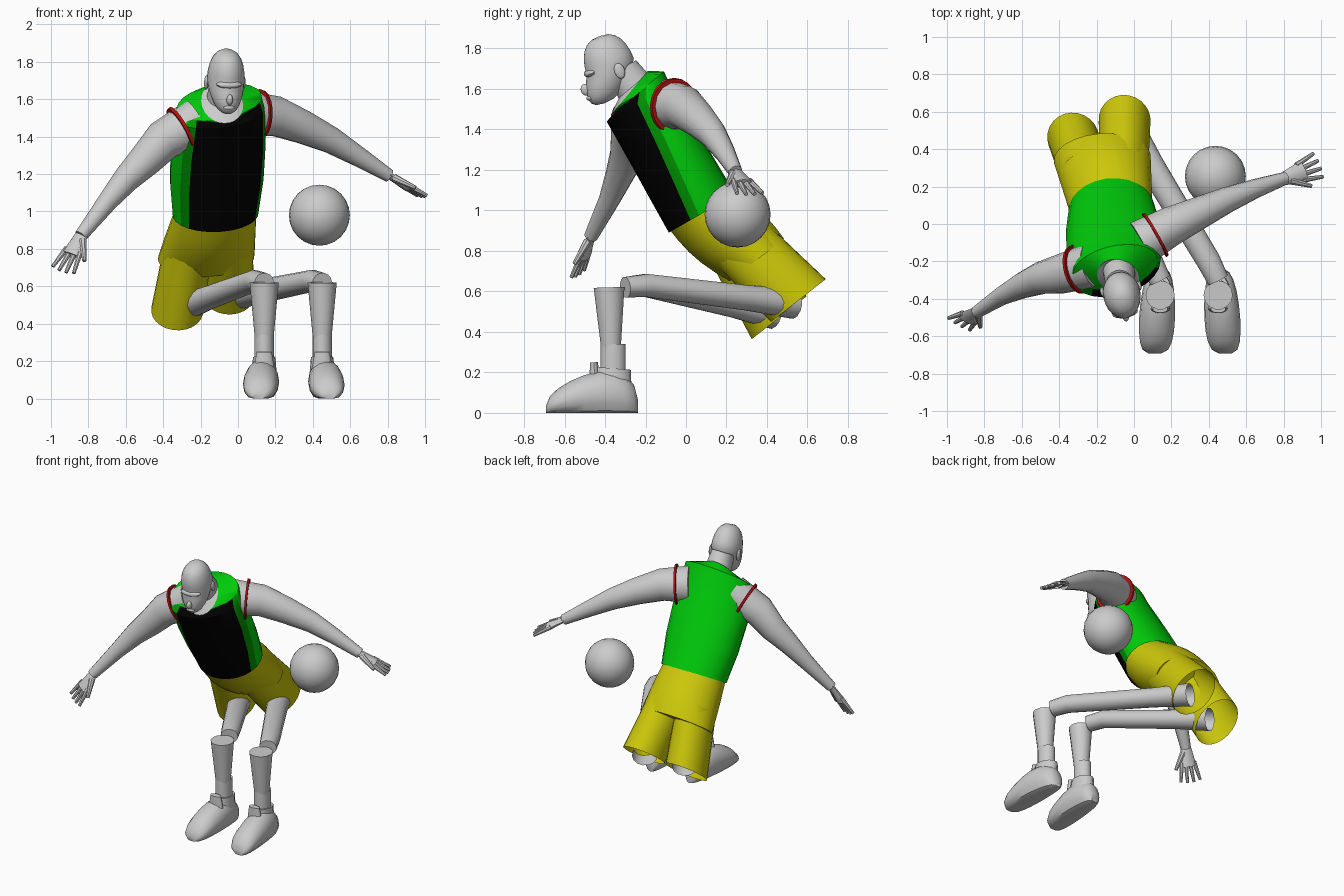
import bpy, bmesh
from math import sin, cos, pi, radians
from mathutils import Matrix, Vector

if "Cube" in bpy.data.objects:
    bpy.data.objects.remove(bpy.data.objects["Cube"])


def material(name, red, green, blue):
    made = bpy.data.materials.new(name)
    made.use_nodes = True
    colour = (red, green, blue, 1)
    made.diffuse_color = colour
    made.node_tree.nodes["Principled BSDF"].inputs["Base Color"].default_value = colour
    return made


grey = material("grey", .6, .6, .6)
green = material("green", 0, .6, .003)
dark_green = material("dark green", 0, .3, 0)
black = material("black", 0, 0, 0)
red = material("red", .45, .005, .005)
yellow = material("yellow", .6, .57, .003)
parts = []


def finish(bm, name, materials, matrix=Matrix()):
    bmesh.ops.recalc_face_normals(bm, faces=bm.faces[:])
    mesh = bpy.data.meshes.new(name)
    bm.to_mesh(mesh)
    bm.free()
    for used in materials:
        mesh.materials.append(used)
    part = bpy.data.objects.new(name, mesh)
    bpy.context.collection.objects.link(part)
    part.matrix_world = matrix
    parts.append(part)
    return part


def ring(centre, width, depth, yaw, pitch):
    """A body cross-section: its centre and its two half axes."""
    lean = Matrix.Rotation(radians(pitch), 3, "X") @ Matrix.Rotation(radians(yaw), 3, "Z")
    return Vector(centre), lean @ Vector((width, 0, 0)), lean @ Vector((0, depth, 0))


def loft(name, rings, materials, sides=24, first_cap=False, last_cap=False, rule=None):
    """Join the rings with quads; the rule picks a material by row and angle from the front."""
    bm = bmesh.new()
    loops = []
    for centre, across, along in rings:
        loop = []
        for i in range(sides):
            angle = 2 * pi * i / sides
            point = centre + across * cos(angle) + along * sin(angle)
            point.z = max(point.z, 0)
            loop.append(bm.verts.new(point))
        loops.append(loop)
    for row, (low, high) in enumerate(zip(loops, loops[1:])):
        for i in range(sides):
            j = (i + 1) % sides
            face = bm.faces.new((low[i], low[j], high[j], high[i]))
            if rule:
                face.material_index = rule(row, ((i + .5) / sides - .75) * 360)
    if first_cap:
        bm.faces.new(loops[0])
    if last_cap:
        bm.faces.new(loops[-1])
    return finish(bm, name, materials)


def limb(name, path, start, end, side=(1, 0, 0), depth=1, colour=grey, sides=14, first_cap=True):
    """A tapering tube along a path, with its width along the side direction."""
    path = [Vector(point) for point in path]
    last = len(path) - 1
    rings = []
    for k, point in enumerate(path):
        tangent = (path[min(k + 1, last)] - path[max(k - 1, 0)]).normalized()
        across = Vector(side)
        across = (across - tangent * across.dot(tangent)).normalized()
        radius = start + (end - start) * k / last
        rings.append((point, across * radius, tangent.cross(across) * radius * depth))
    return loft(name, rings, [colour], sides, first_cap, True)


def ellipsoid(name, centre, size, matrix=Matrix(), segments=16):
    bm = bmesh.new()
    place = Matrix.Translation(centre) @ Matrix.Diagonal((*size, 1))
    bmesh.ops.create_uvsphere(bm, u_segments=segments, v_segments=segments // 2, radius=1, matrix=place)
    return finish(bm, name, [grey], matrix)


# Jersey: black front panel, dark green borders, green sides, straps and back
def jersey_colour(row, angle):
    if row == 4:
        return 1 if abs(angle) < 50 else 0
    if -46 < angle < 60:
        return 2
    return 1 if -60 < angle < 76 else 0


hem, chest = Vector((-.12, .08, .985)), Vector((-.1, -.235, 1.53))
torso = []
for k in range(4):
    t = k / 3
    torso.append(ring(hem.lerp(chest, t), .23 + .02 * (t + sin(pi * t)), .19 - .02 * t, 8 + 12 * t, 30))
torso.append(ring((-.1, -.23, 1.585), .235, .145, 20, 40))
collar = ring((-.085, -.28, 1.58), .11, .145, 15, 50)
loft("jersey", torso + [collar], [green, dark_green, black], rule=jersey_colour)

# Bare upper chest running up into the neck
loft("neck", [collar, ring((-.08, -.26, 1.615), .085, .095, 10, 40),
              ring((-.075, -.32, 1.7), .075, .085, 5, 30)], [grey], last_cap=True)

# Head: a full crown above a narrower jaw that slides forward
tilt = (Matrix.Translation((-.075, -.32, 1.56)) @ Matrix.Rotation(radians(10), 4, "Z")
        @ Matrix.Rotation(radians(20), 4, "X"))
head = ellipsoid("head", (0, 0, .16), (.1, .125, .16), tilt, 24)
for vertex in head.data.vertices:
    level = vertex.co.z / .16 - 1
    fullness = max(.01, 1 - level * level) ** -.12
    vertex.co.x *= fullness * (1 + .12 * min(0, level))
    vertex.co.y = vertex.co.y * fullness + .09 * min(0, level)
ellipsoid("nose", (0, -.155, .095), (.017, .025, .03), tilt)
ellipsoid("brow", (0, -.105, .165), (.07, .032, .02), tilt)
ellipsoid("lips", (0, -.15, .05), (.03, .016, .014), tilt)
for label, sign in (("left", 1), ("right", -1)):
    ellipsoid(label + "_ear", (sign * .1, .02, .13), (.012, .026, .04), tilt)


# Arms with thin red armhole trim
def arm(label, path, side):
    limb(label + "_arm", path, .122, .034, side, 1.04)
    shoulder, upper = Vector(path[0]), Vector(path[1])
    band = [shoulder.lerp(upper, .43), shoulder.lerp(upper, .51)]
    limb(label + "_armhole_trim", band, .134, .13, side, 1.04, red, 20)


# Hands: palm, four spread fingers and a thumb
def hand(label, wrist, direction, side, thumb):
    wrist, ahead = Vector(wrist), Vector(direction).normalized()
    side = Vector(side)
    side = (side - ahead * side.dot(ahead)).normalized()

    def digit(name, near, near_out, far, far_out, start, end, depth=1):
        path = [wrist + ahead * near + side * near_out, wrist + ahead * far + side * far_out]
        limb(label + name, path, start, end, side, depth, sides=8)

    digit("_palm", -.01, 0, .12, 0, .036, .056, .45)
    for k in range(4):
        spread = (k - 1.5) * .028
        digit(f"_finger_{k + 1}", .09, spread, .23 - abs(spread) / 3, spread * 1.6, .016, .01)
    digit("_thumb", .02, thumb * .02, .13, thumb * .09, .022, .011)


left_wrist, right_wrist = (.81, .245, 1.19), (-.84, -.47, .87)
left_side, right_side = (-.35, .9, 0), (.3, -.9, 0)
arm("left", [(.04, -.1, 1.52), (.2, -.01, 1.51), (.35, .06, 1.45), (.5, .13, 1.38),
             (.65, .19, 1.29), left_wrist], left_side)
arm("right", [(-.22, -.22, 1.48), (-.4, -.27, 1.38), (-.5, -.29, 1.27), (-.6, -.33, 1.17),
              (-.7, -.38, 1.05), right_wrist], right_side)
hand("left", left_wrist, (.75, .3, -.45), left_side, -1)
hand("right", right_wrist, (-.44, -.3, -.85), (.75, -.45, -.3), 1)

# Shorts: hips and two open legs
waist, crotch = Vector((-.12, .07, 1)), Vector((-.17, .35, .755))
hips = []
for k in range(6):
    t = k / 5
    hips.append(ring(waist.lerp(crotch, t), .22 + .04 * t, .18 + .025 * sin(pi * t) - .01 * t, 6, 30 + 8 * t))
loft("shorts_hips", hips, [yellow], last_cap=True)
for label, top, bottom in (("left", (-.055, .25, .86), (-.05, .555, .555)),
                           ("right", (-.26, .25, .84), (-.325, .46, .47))):
    sleeve = [ring(Vector(top).lerp(Vector(bottom), k / 3), .13 + .003 * k, .16 + .004 * k, 4, 38)
              for k in range(4)]
    loft(label + "_shorts_leg", sleeve, [yellow])


# Legs: thin bent thighs, shins, socks and shoes
def leg(label, hip, ankle, toe):
    hip, knee = Vector(hip), Vector((ankle - .05, -.2, .63))
    limb(label + "_thigh", [hip, hip.lerp(knee, .15), hip.lerp(knee, .3), knee, (ankle, -.3, .62)],
         .085, .058, depth=.9, first_cap=False)
    limb(label + "_shin", [(ankle, -.38, .62), (ankle, -.37, .3)], .078, .048)
    limb(label + "_sock", [(ankle, -.36, .34), (ankle, -.36, .15)], .053, .053, depth=1.2)
    shoe = []
    for k in range(10):
        t = (k + .3) / 9.6
        rounding = sin(pi * t) ** .5
        height = rounding * (.055 + .11 * min(t, .6))
        centre = Vector((toe + (ankle - toe) * t, -.465 - .228 * cos(pi * t), height * .8))
        shoe.append((centre, Vector((rounding * (.11 - .03 * t), 0, 0)), Vector((0, 0, height))))
    loft(label + "_shoe", shoe, [grey], 16, True, True)
    limb(label + "_shoe_collar", [(ankle, -.37, .1), (ankle, -.36, .22)], .07, .06, depth=1.5)
    limb(label + "_shoe_tongue", [(ankle, -.45, .16), (ankle, -.455, .25)], .055, .04, depth=.5)


leg("left", (-.04, .53, .54), .45, .49)
leg("right", (-.29, .43, .49), .14, .11)

# Bouncing ball
ellipsoid("ball", (.435, .255, .98), (.163, .163, .163), segments=24)

# Smooth shading with sharp creases kept
bpy.ops.object.select_all(action="DESELECT")
for part in parts:
    part.select_set(True)
bpy.context.view_layer.objects.active = parts[0]
bpy.ops.object.shade_smooth_by_angle(angle=radians(40))
